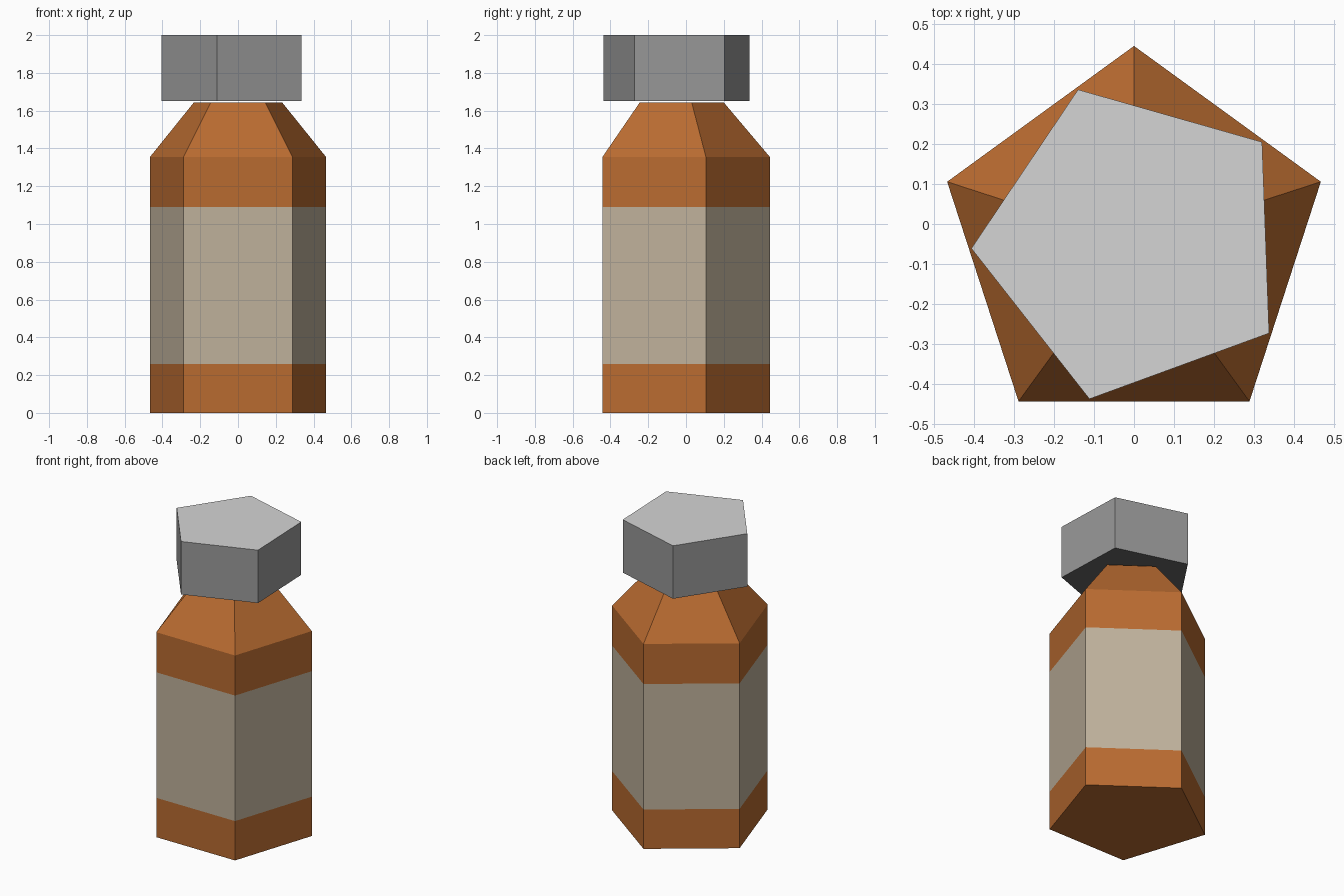
import bpy, bmesh, math

if "Cube" in bpy.data.objects:
    bpy.data.objects.remove(bpy.data.objects["Cube"])

CY = -0.046  # pentagon axis, so the bounding box is centred on y


def material(name, rgb):
    m = bpy.data.materials.new(name)
    m.diffuse_color = (*rgb, 1.0)
    m.use_nodes = True
    m.node_tree.nodes["Principled BSDF"].inputs["Base Color"].default_value = m.diffuse_color
    return m


def prism(name, rings, start_deg, mats, rule, sides=5):
    """Loft stacked regular polygons given as (z, radius); rule(face) picks the material."""
    bm = bmesh.new()
    loops = []
    for z, r in rings:
        angles = [math.radians(start_deg + 360 * i / sides) for i in range(sides)]
        loops.append([bm.verts.new((r * math.cos(a), CY + r * math.sin(a), z)) for a in angles])
    for low, high in zip(loops, loops[1:]):
        for i in range(sides):
            j = (i + 1) % sides
            bm.faces.new((low[i], low[j], high[j], high[i]))
    bm.faces.new(loops[0][::-1])
    bm.faces.new(loops[-1])
    bm.normal_update()
    for f in bm.faces:
        f.material_index = rule(f)
    mesh = bpy.data.meshes.new(name)
    bm.to_mesh(mesh)
    bm.free()
    for m in mats:
        mesh.materials.append(m)
    obj = bpy.data.objects.new(name, mesh)
    bpy.context.collection.objects.link(obj)
    return obj


amber = material("amber_orange", (0.485, 0.147, 0.030))
paper = material("label_beige", (0.521, 0.440, 0.328))
light_grey = material("cap_top_light_grey", (0.665, 0.665, 0.665))
mid_grey = material("cap_side_grey", (0.314, 0.314, 0.314))
dark_grey = material("cap_underside_grey", (0.133, 0.133, 0.133))

# Bottle: straight pentagonal body with a flush label band and tapered shoulder
LABEL = (0.26, 1.09)
prism("bottle_body",
      [(0, 0.49), (LABEL[0], 0.49), (LABEL[1], 0.49), (1.355, 0.49), (1.642, 0.247)],
      90, [amber, paper],
      lambda f: int(abs(f.normal.z) < 0.1 and LABEL[0] < f.calc_center_median().z < LABEL[1]))

# Cap: twisted pentagonal block floating just above the shoulder
prism("cap", [(1.65, 0.406), (2.0, 0.406)], 38.1, [mid_grey, light_grey, dark_grey],
      lambda f: 1 if f.normal.z > 0.5 else 2 if f.normal.z < -0.5 else 0)
